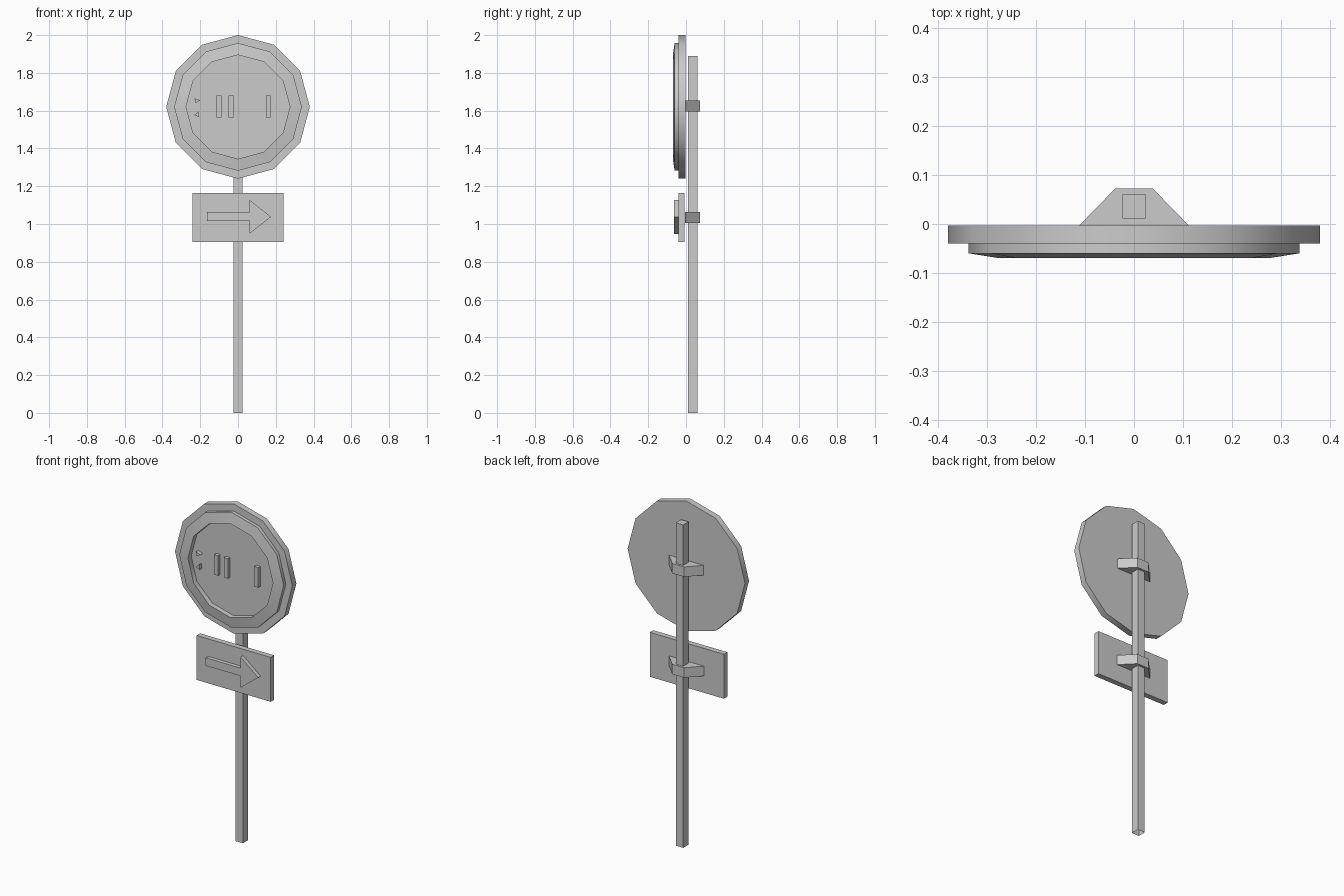
import bpy, bmesh, math

if "Cube" in bpy.data.objects:
    bpy.data.objects.remove(bpy.data.objects["Cube"])

SIGN_Z = 1.62
BACK, FACE, RAISED = -0.003, -0.04, -0.06


def finish(name, bm, smooth=False):
    bmesh.ops.recalc_face_normals(bm, faces=bm.faces)
    mesh = bpy.data.meshes.new(name)
    bm.to_mesh(mesh)
    bm.free()
    obj = bpy.data.objects.new(name, mesh)
    bpy.context.collection.objects.link(obj)
    if smooth:
        bpy.ops.object.select_all(action='DESELECT')
        obj.select_set(True)
        bpy.context.view_layer.objects.active = obj
        bpy.ops.object.shade_smooth_by_angle(angle=math.radians(35))
    return obj


def prism(name, points, vec, smooth=False):
    """Solid made by extruding a flat outline along vec."""
    bm = bmesh.new()
    face = bm.faces.new([bm.verts.new(p) for p in points])
    top = bmesh.ops.extrude_face_region(bm, geom=[face], use_keep_orig=True)
    verts = [g for g in top['geom'] if isinstance(g, bmesh.types.BMVert)]
    bmesh.ops.translate(bm, verts=verts, vec=vec)
    return finish(name, bm, smooth)


def plate(name, outline, y0, y1, smooth=False):
    return prism(name, [(x, y0, z) for x, z in outline], (0, y1 - y0, 0), smooth)


def rect(x0, x1, z0, z1):
    return [(x0, z0), (x1, z0), (x1, z1), (x0, z1)]


def dodecagon(r, y):
    return [(r * math.sin(i * math.pi / 6), y, SIGN_Z + r * math.cos(i * math.pi / 6))
            for i in range(12)]


# Square post, open at the foot
post = prism("post", [(-0.024, 0.011, 0), (0.024, 0.011, 0),
                      (0.024, 0.06, 0), (-0.024, 0.06, 0)], (0, 0, 1.89))
bm = bmesh.new()
bm.from_mesh(post.data)
foot = [f for f in bm.faces if all(v.co.z < 0.01 for v in f.verts)]
bmesh.ops.delete(bm, geom=foot, context='FACES')
bm.to_mesh(post.data)
bm.free()

# Twelve-sided sign disc
plate("sign_disc", [(x, z) for x, y, z in dodecagon(0.38, 0)], BACK, FACE, True)

# Raised sloping rim around the recessed centre
bm = bmesh.new()
profile = [(0.338, FACE), (0.338, RAISED), (0.275, -0.07), (0.275, FACE)]
loops = [[bm.verts.new(p) for p in dodecagon(r, y)] for r, y in profile]
for a, b in zip(loops, loops[1:] + loops[:1]):
    for i in range(12):
        j = (i + 1) % 12
        bm.faces.new((a[i], a[j], b[j], b[i]))
finish("sign_rim", bm, True)

# Raised bars and small chips on the disc
for i, x in enumerate((-0.1, -0.037, 0.16)):
    plate(f"sign_bar_{i + 1}", rect(x - 0.013, x + 0.013, 1.563, 1.68), FACE, RAISED)
plate("sign_chip_upper", [(-0.23, 1.665), (-0.2, 1.655), (-0.225, 1.64)], FACE, RAISED)
plate("sign_chip_lower", [(-0.208, 1.597), (-0.232, 1.576), (-0.206, 1.566)], FACE, RAISED)

# Lower direction plate with raised arrow
plate("direction_plate", rect(-0.24, 0.24, 0.905, 1.165), -0.008, FACE)
plate("direction_arrow", [(-0.165, 1.017), (0.06, 1.017), (0.06, 0.948), (0.175, 1.038),
                          (0.06, 1.128), (0.06, 1.063), (-0.165, 1.063)], FACE, -0.063)

# Wedge brackets clamping both signs to the post
for name, z in (("upper_bracket", 1.595), ("lower_bracket", 1.005)):
    prism(name, [(-0.113, -0.004, z), (0.113, -0.004, z),
                 (0.038, 0.073, z), (-0.038, 0.073, z)], (0, 0, 0.058))
